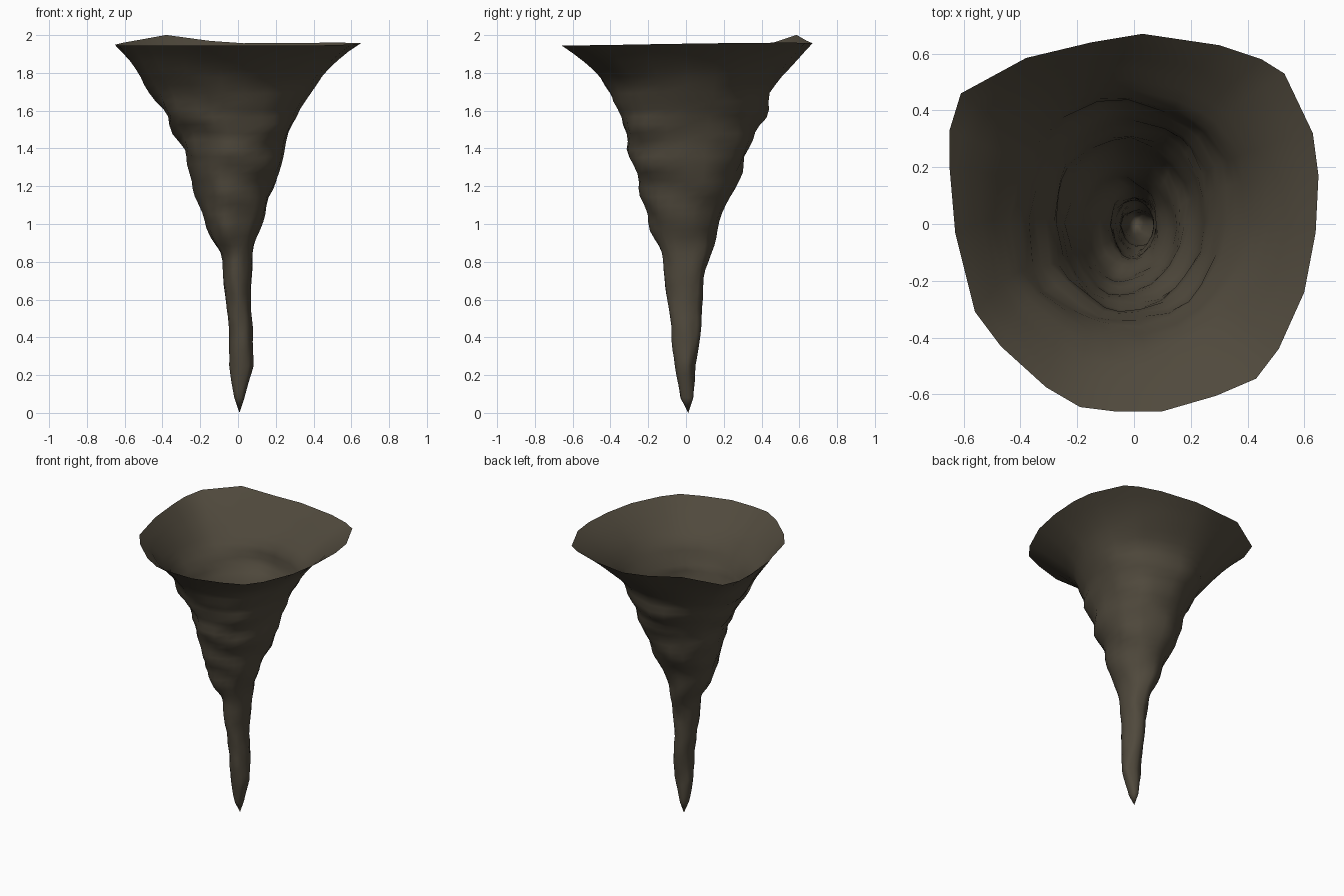
import bpy, bmesh, math
from mathutils import Vector, noise

if "Cube" in bpy.data.objects:
    bpy.data.objects.remove(bpy.data.objects["Cube"])

# Funnel profile: z, -x, +x, -y, +y extents read from the front and right views
PROFILE = [
    (0.08, -.020, .035, -.030, .040), (0.25, -.048, .082, -.060, .050),
    (0.40, -.045, .080, -.075, .078), (0.55, -.062, .068, -.095, .085),
    (0.70, -.080, .076, -.110, .095), (0.83, -.085, .080, -.122, .130),
    (0.95, -.165, .100, -.180, .160), (1.08, -.205, .155, -.220, .200),
    (1.20, -.245, .190, -.250, .285), (1.40, -.300, .265, -.305, .345),
    (1.50, -.345, .298, -.330, .385), (1.60, -.410, .335, -.355, .425),
    (1.70, -.465, .390, -.390, .460), (1.80, -.540, .470, -.470, .530),
    (1.88, -.595, .555, -.560, .595), (1.95, -.650, .645, -.660, .660),
]
# Rim outline seen from above
RIM = [(.03, .67), (.30, .63), (.45, .58), (.53, .53), (.63, .32), (.65, .17), (.64, -.03),
       (.60, -.24), (.51, -.44), (.43, -.545), (.29, -.605), (.10, -.66), (-.07, -.66),
       (-.19, -.645), (-.31, -.575), (-.47, -.43), (-.56, -.31), (-.63, -.03), (-.65, .20),
       (-.65, .33), (-.61, .46), (-.38, .585), (-.15, .64)]


def extents(z):
    for a, b in zip(PROFILE, PROFILE[1:]):
        if z <= b[0]:
            t = (z - a[0]) / (b[0] - a[0])
            return [p + (q - p) * t for p, q in zip(a[1:], b[1:])]
    return list(PROFILE[-1][1:])


def rim_lift(x, y):
    peak = math.exp(-((x + .38) ** 2 + (y - .585) ** 2) / .05)
    return .052 * peak + .012 * max(0, x + y) / .9 - .004


def ring(bm, z):
    x0, x1, y0, y1 = extents(z)
    cx, cy, hx, hy = (x0 + x1) / 2, (y0 + y1) / 2, (x1 - x0) / 2, (y1 - y0) / 2
    t = min(1, max(0, (z - 1.55) / .40))
    verts = []
    for rx, ry in RIM:
        a = math.atan2(ry, rx)
        # ragged, swirling bumps that fade out towards the rim
        p = Vector((math.cos(a) * 1.6, math.sin(a) * 1.6, z * 9 + a * .3))
        k = 1 + (1 - t) * (.11 * noise.noise(p) - .015)
        ex, ey = cx + hx * math.cos(a) * k, cy + hy * math.sin(a) * k
        s = (hx + hy) / 1.31
        px, py = rx * s + cx, ry * s + cy
        w = t * t
        x, y = ex + (px - ex) * w, ey + (py - ey) * w
        if t == 1:
            x, y = rx, ry
        dz = (1 - t) * .015 * noise.noise(p + Vector((7, 3, 1))) * min(1, z)
        verts.append(bm.verts.new((x, y, z + dz + rim_lift(rx, ry) * t ** 3)))
    return verts


# Open shell from rim down to the tip
bm = bmesh.new()
N = 44
rings = [ring(bm, .08 + 1.87 * i / N) for i in range(N + 1)]
n = len(RIM)
for lo, hi in zip(rings, rings[1:]):
    for i in range(n):
        j = (i + 1) % n
        bm.faces.new((lo[j], lo[i], hi[i], hi[j]))
tip = bm.verts.new((.008, .012, 0))
for i in range(n):
    bm.faces.new((tip, rings[0][i], rings[0][(i + 1) % n]))
bmesh.ops.recalc_face_normals(bm, faces=bm.faces)
# make normals point outward
bm.normal_update()
f = rings[20][0].link_faces[0]
c = f.calc_center_median()
if f.normal.dot(Vector((c.x, c.y, 0))) < 0:
    bmesh.ops.reverse_faces(bm, faces=bm.faces)
for f in bm.faces:
    f.smooth = True

mesh = bpy.data.meshes.new("funnel")
bm.to_mesh(mesh)
bm.free()
mat = bpy.data.materials.new("dark dusty brown")
mat.diffuse_color = (.080, .067, .046, 1)
mat.use_nodes = True
mat.node_tree.nodes["Principled BSDF"].inputs["Base Color"].default_value = mat.diffuse_color
mesh.materials.append(mat)
obj = bpy.data.objects.new("whirlwind_funnel", mesh)
bpy.context.collection.objects.link(obj)
